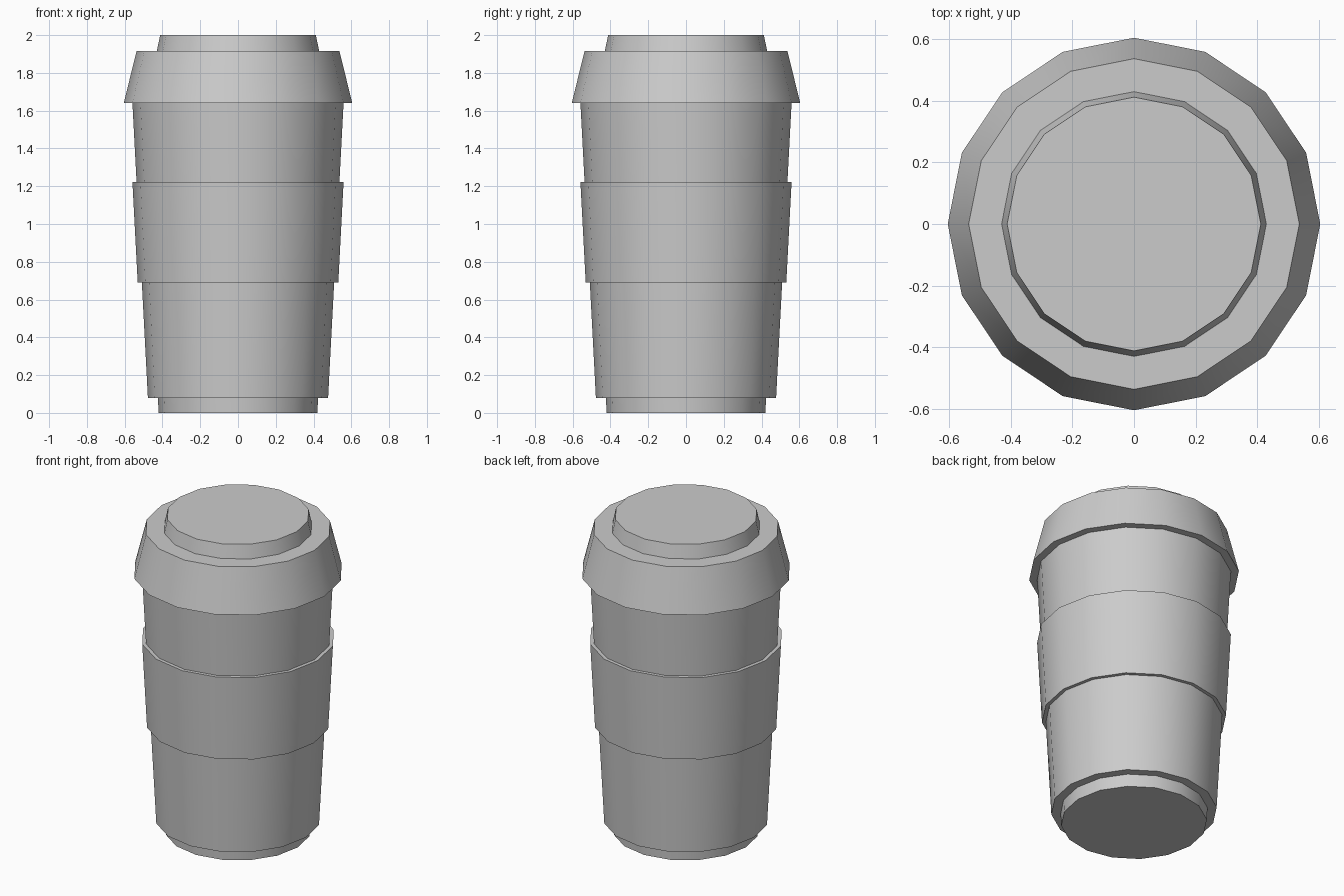
import bpy, bmesh, math

cube = bpy.data.objects.get("Cube")
if cube:
    bpy.data.objects.remove(cube, do_unlink=True)

SIDES = 16

grey = bpy.data.materials.new("plain grey")
grey.use_nodes = True
GREY = (0.6, 0.6, 0.6, 1.0)
grey.diffuse_color = GREY
grey.node_tree.nodes["Principled BSDF"].inputs["Base Color"].default_value = GREY


def lathe(name, profile, ring=False):
    """Turn an (r, z) profile round the z axis; a ring joins its ends, otherwise both ends are capped."""
    bm = bmesh.new()
    loops = [[bm.verts.new((r * math.cos(a), r * math.sin(a), z))
              for a in (2 * math.pi * i / SIDES for i in range(SIDES))]
             for r, z in profile]
    pairs = list(zip(loops, loops[1:]))
    if ring:
        pairs.append((loops[-1], loops[0]))
    else:
        bm.faces.new(loops[0])
        bm.faces.new(loops[-1])
    for low, high in pairs:
        for i in range(SIDES):
            j = (i + 1) % SIDES
            bm.faces.new((low[i], low[j], high[j], high[i]))
    bmesh.ops.recalc_face_normals(bm, faces=bm.faces)
    mesh = bpy.data.meshes.new(name)
    bm.to_mesh(mesh)
    bm.free()
    mesh.materials.append(grey)
    ob = bpy.data.objects.new(name, mesh)
    bpy.context.collection.objects.link(ob)
    bpy.ops.object.select_all(action='DESELECT')
    ob.select_set(True)
    bpy.context.view_layer.objects.active = ob
    bpy.ops.object.shade_smooth_by_angle(angle=math.radians(30))
    return ob


# Cup with its narrower foot
lathe("cup", [(0.42, 0.0), (0.424, 0.078), (0.477, 0.078), (0.56, 1.66)])

# Grip sleeve wrapped round the middle
lathe("sleeve", [(0.495, 0.69), (0.531, 0.69), (0.559, 1.222), (0.52, 1.222)], ring=True)

# Lid: flared skirt, flat shoulder, raised disc
lathe("lid", [(0.605, 1.64), (0.537, 1.915), (0.43, 1.915), (0.412, 2.0)])
